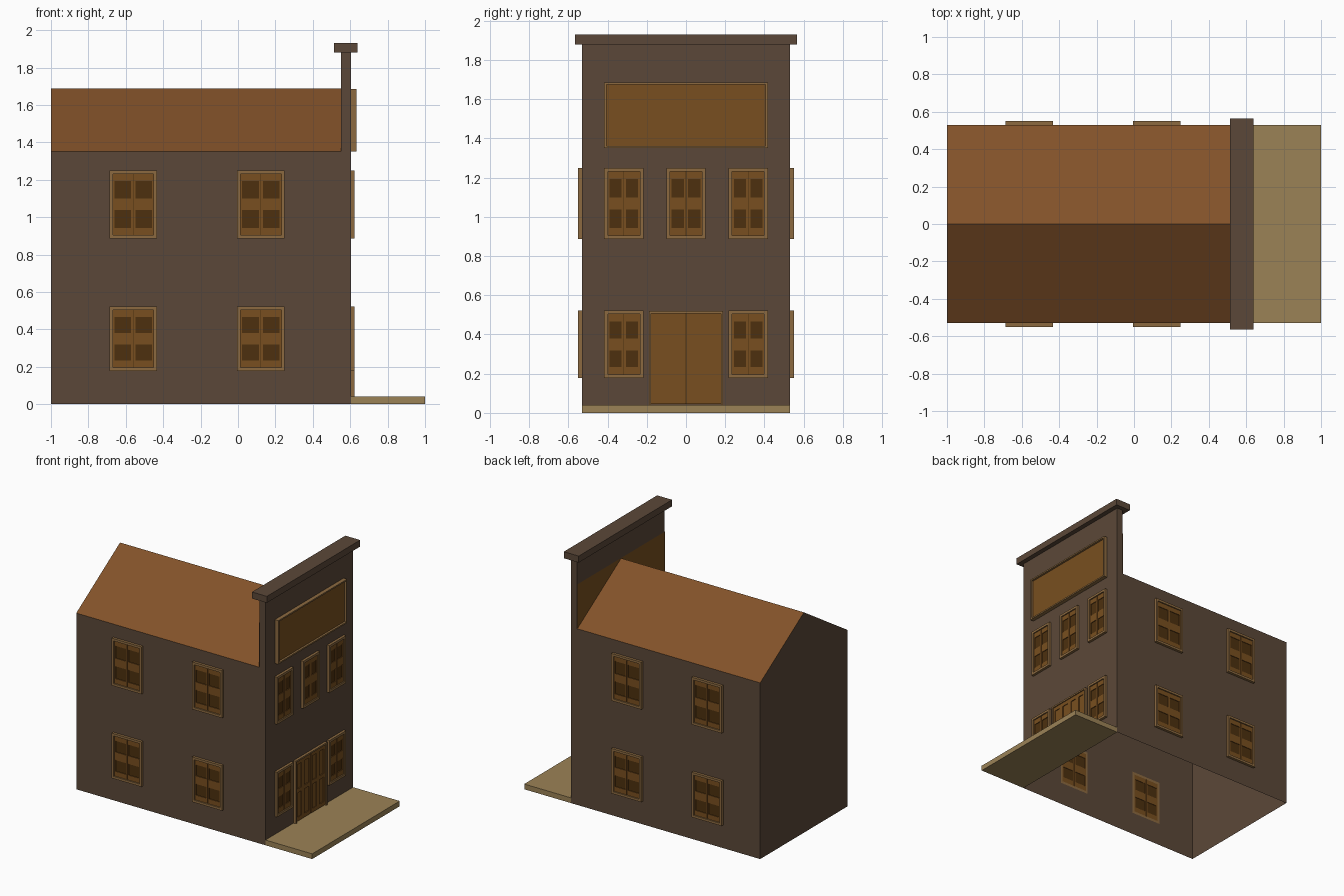
import bpy, bmesh
from mathutils import Matrix, Vector

if "Cube" in bpy.data.objects:
    bpy.data.objects.remove(bpy.data.objects["Cube"])

FX, SY = 0.604, 0.53      # front wall x, side wall y


def material(name, rgb):
    m = bpy.data.materials.new(name)
    m.diffuse_color = (*rgb, 1)
    m.use_nodes = True
    m.node_tree.nodes["Principled BSDF"].inputs["Base Color"].default_value = m.diffuse_color
    return m


WALL = material("wall_brown", (0.105, 0.064, 0.04))
ROOF = material("roof_brown", (0.225, 0.085, 0.022))
WOOD = material("wood", (0.19, 0.078, 0.014))
TRIM = material("trim", (0.262, 0.144, 0.051))
PANE = material("pane", (0.074, 0.03, 0.0045))
PORCH = material("porch_wood", (0.33, 0.225, 0.094))


def finish(name, bm, mat):
    me = bpy.data.meshes.new(name)
    bm.to_mesh(me)
    bm.free()
    me.materials.append(mat)
    ob = bpy.data.objects.new(name, me)
    bpy.context.collection.objects.link(ob)
    return ob


def boxes(name, mat, spans):
    """One object from boxes given as (x0, x1, y0, y1, z0, z1)."""
    bm = bmesh.new()
    for a, b, c, d, e, f in spans:
        mid = Vector((a + b, c + d, e + f)) / 2
        size = (abs(b - a), abs(d - c), abs(f - e), 1)
        bmesh.ops.create_cube(bm, size=1, matrix=Matrix.Translation(mid) @ Matrix.Diagonal(size))
    return finish(name, bm, mat)


def sheet(name, mat, polygons):
    """Thin open surface made of a few polygons."""
    bm = bmesh.new()
    for pts in polygons:
        bm.faces.new([bm.verts.new(p) for p in pts])
    bmesh.ops.remove_doubles(bm, verts=bm.verts, dist=1e-5)
    return finish(name, bm, mat)


def pierced_wall(name, side, u0, u1, top, holes):
    """Wall sheet with rectangular openings (u0, u1, z0, z1)."""
    us = sorted({u0, u1, *[v for h in holes for v in h[:2]]})
    zs = sorted({0, top, *[v for h in holes for v in h[2:]]})
    polys = []
    for a, b in zip(us, us[1:]):
        for c, d in zip(zs, zs[1:]):
            u, z = (a + b) / 2, (c + d) / 2
            if any(h[0] < u < h[1] and h[2] < z < h[3] for h in holes):
                continue
            quad = [(a, c), (b, c), (b, d), (a, d)]
            if side == 1:
                quad.reverse()
            polys.append([(FX, p, q) if side == 0 else (p, side * SY, q) for p, q in quad])
    sheet(name, WALL, polys)


def on_wall(side, u0, u1, z0, z1, d0, d1):
    """Box on a wall: u runs along it, d is the distance out of it."""
    if side == 0:
        return (FX + d0, FX + d1, u0, u1, z0, z1)
    return (u0, u1, side * (SY + d0), side * (SY + d1), z0, z1)


def frame(side, u0, u1, z0, z1, t, depth, sill=True):
    parts = [on_wall(side, u0, u0 + t, z0, z1, 0, depth),
             on_wall(side, u1 - t, u1, z0, z1, 0, depth),
             on_wall(side, u0 + t, u1 - t, z1 - t, z1, 0, depth)]
    if sill:
        parts.append(on_wall(side, u0 + t, u1 - t, z0, z0 + t, 0, depth))
    return parts


def leaf(side, u0, u1, z0, z1, stile, rail, mid, d0, d1):
    zc = (z0 + z1) / 2
    a, b = u0 + stile, u1 - stile
    return [on_wall(side, u0, a, z0, z1, d0, d1),
            on_wall(side, b, u1, z0, z1, d0, d1)] + [
            on_wall(side, a, b, p, q, d0, d1)
            for p, q in ((z0, z0 + rail), (zc - mid / 2, zc + mid / 2), (z1 - rail, z1))]


def window(name, side, u0, u1, z0, z1):
    t, gap = 0.018, 0.002
    uc = (u0 + u1) / 2
    boxes(name + "_frame", TRIM, frame(side, u0, u1, z0, z1, t, 0.02))
    lo, hi = z0 + t, z1 - t
    sash = (leaf(side, u0 + t, uc - gap, lo, hi, 0.009, 0.038, 0.062, 0, 0.011)
            + leaf(side, uc + gap, u1 - t, lo, hi, 0.009, 0.038, 0.062, 0, 0.011))
    boxes(name + "_sashes", WOOD, sash)
    boxes(name + "_panes", PANE, [on_wall(side, u0 + t, u1 - t, lo, hi, 0.003, 0.006)])


# openings, then the hollow open-bottomed house shell
FLOORS = (("lower", 0.177, 0.522), ("upper", 0.887, 1.25))
front_holes, side_holes = [], []
for floor, z0, z1 in FLOORS:
    front_holes += [(y - 0.1, y + 0.1, z0, z1) for y in (-0.317, 0, 0.317)
                    if floor == "upper" or y]
    side_holes += [(x - 0.1275, x + 0.1275, z0, z1) for x in (-0.56, 0.122)]
DOOR = (-0.19, 0.19, 0.04, 0.52)
pierced_wall("front_wall", 0, -SY, SY, 1.35, front_holes + [DOOR])
pierced_wall("near_side_wall", -1, -1, FX, 1.35, side_holes)
pierced_wall("far_side_wall", 1, -1, FX, 1.35, side_holes)
sheet("back_gable_wall", WALL, [[(-1, SY, 0), (-1, -SY, 0), (-1, -SY, 1.35), (-1, 0, 1.688), (-1, SY, 1.35)]])

# roof slopes
R = 0.552
sheet("roof", ROOF, [
    [(-1, -SY, 1.35), (R, -SY, 1.35), (R, 0, 1.688), (-1, 0, 1.688)],
    [(-1, 0, 1.688), (R, 0, 1.688), (R, SY, 1.35), (-1, SY, 1.35)]])

# false front, cornice, lining behind it, porch
boxes("false_front", WALL, [(R, FX, -SY, SY, 1.35, 1.88)])
boxes("cornice", WALL, [(0.514, 0.64, -0.565, 0.565, 1.88, 1.93)])
sheet("false_front_lining", WOOD, [[(R - 0.002, SY, 1.35), (R - 0.002, -SY, 1.35),
                                    (R - 0.002, -SY, 1.69), (R - 0.002, SY, 1.69)]])
boxes("porch", PORCH, [(FX, 1.0, -SY, SY, 0, 0.04)])

# blank sign board
boxes("sign_frame", TRIM, frame(0, -0.417, 0.417, 1.35, 1.686, 0.011, 0.03))
boxes("sign_panel", WOOD, [on_wall(0, -0.406, 0.406, 1.361, 1.675, 0, 0.014)])

# double door with recessed panels
boxes("door_frame", TRIM, frame(0, *DOOR, 0.012, 0.02, sill=False))
door = [on_wall(0, -0.178, 0.178, 0.045, 0.508, 0, 0.006)]
for a in (-0.178, 0.002):
    m = a + 0.088
    door += leaf(0, a, m, 0.045, 0.508, 0.018, 0.03, 0.03, 0.006, 0.012)
    door += leaf(0, m, a + 0.176, 0.045, 0.508, 0.018, 0.03, 0.03, 0.006, 0.012)
boxes("double_door", WOOD, door)
boxes("door_gap", PANE, [on_wall(0, -0.002, 0.002, 0.045, 0.508, 0, 0.008)])

# windows fill the openings
for i, h in enumerate(front_holes):
    window(f"front_window_{i}", 0, *h)
for label, side in (("near", -1), ("far", 1)):
    for i, h in enumerate(side_holes):
        window(f"{label}_side_window_{i}", side, *h)
